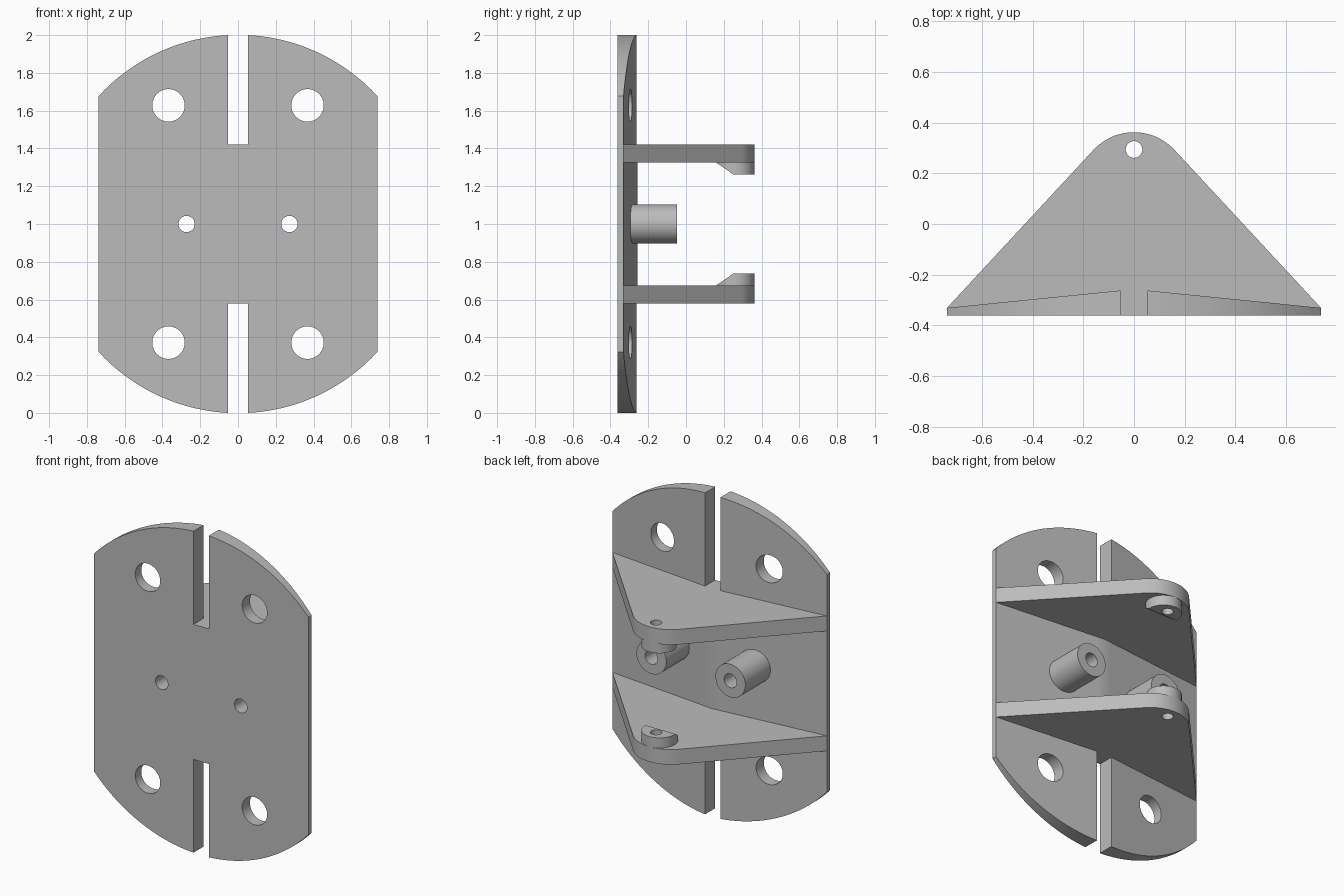
import bpy, bmesh, math
from mathutils import Matrix, Vector

if "Cube" in bpy.data.objects:
    bpy.data.objects.remove(bpy.data.objects["Cube"])

grey = bpy.data.materials.new("plain_grey")
grey.diffuse_color = (0.5, 0.5, 0.5, 1)
grey.use_nodes = True
grey.node_tree.nodes["Principled BSDF"].inputs["Base Color"].default_value = grey.diffuse_color


def finish(name, bm):
    bmesh.ops.recalc_face_normals(bm, faces=bm.faces)
    me = bpy.data.meshes.new(name)
    bm.to_mesh(me)
    bm.free()
    ob = bpy.data.objects.new(name, me)
    bpy.context.collection.objects.link(ob)
    me.materials.append(grey)
    return ob


def prism(name, pts, z0, z1):
    # plan outline (x, y) pulled up from z0 to z1
    bm = bmesh.new()
    face = bm.faces.new([bm.verts.new((x, y, z0)) for x, y in pts])
    ext = bmesh.ops.extrude_face_region(bm, geom=[face])["geom"]
    bmesh.ops.translate(bm, vec=(0, 0, z1 - z0),
                        verts=[v for v in ext if isinstance(v, bmesh.types.BMVert)])
    return finish(name, bm)


def cylinder_bm(r, a, b, sides):
    a, b = Vector(a), Vector(b)
    bm = bmesh.new()
    rot = Vector((0, 0, 1)).rotation_difference(b - a).to_matrix().to_4x4()
    bmesh.ops.create_cone(bm, cap_ends=True, segments=sides, radius1=r, radius2=r,
                          depth=(b - a).length,
                          matrix=Matrix.Translation((a + b) / 2) @ rot)
    return bm


def cylinder(name, r, a, b, sides=48):
    return finish(name, cylinder_bm(r, a, b, sides))


def box(name, x, y0, y1, z0, z1):
    return prism(name, [(-x, y0), (x, y0), (x, y1), (-x, y1)], z0, z1)


def combine(ob, tools, operation="DIFFERENCE"):
    # apply booleans, then discard the helpers
    for tool in tools:
        mod = ob.modifiers.new("cut", "BOOLEAN")
        mod.operation, mod.solver, mod.object = operation, "EXACT", tool
        bpy.context.view_layer.objects.active = ob
        bpy.ops.object.modifier_apply(modifier=mod.name)
        bpy.data.objects.remove(tool)


def smooth(ob):
    bpy.ops.object.select_all(action="DESELECT")
    ob.select_set(True)
    bpy.context.view_layer.objects.active = ob
    bpy.ops.object.shade_smooth_by_angle(angle=math.radians(25))


W, FRONT, EDGE, MID = 0.738, -0.362, -0.331, -0.257

# mounting plate: shallow wedge section trimmed to a circle
plate = prism("mounting_plate",
              [(-W, FRONT), (W, FRONT), (W, EDGE), (0, MID), (-W, EDGE)], -0.1, 2.1)
combine(plate, [cylinder("trim", 1.0015, (0, -0.6, 1), (0, 0, 1), 160)], "INTERSECT")
cuts = [box("slot_low", 0.053, -0.6, 0, -0.2, 0.58),
        box("slot_high", 0.053, -0.6, 0, 1.42, 2.2)]
for sx in (-1, 1):
    cuts.append(cylinder("hole", 0.043, (sx * 0.272, -0.6, 1), (sx * 0.272, 0, 1)))
    for z in (0.372, 1.628):
        cuts.append(cylinder("hole", 0.086, (sx * 0.368, -0.6, z), (sx * 0.368, 0, z)))
combine(plate, cuts)
smooth(plate)

# hollow spacers on the back of the plate
for sx, side in ((-1, "left"), (1, "right")):
    x = sx * 0.272
    tube = cylinder(side + "_spacer", 0.103, (x, -0.30, 1), (x, -0.048, 1))
    combine(tube, [cylinder("bore", 0.043, (x, -0.6, 1), (x, 0.2, 1))])
    smooth(tube)

# triangular arms with rounded tip, each with a chamfered lug on the inner face
R, CY, A0 = 0.218, 0.144, math.radians(42.8)
arc = [(R * math.cos(A0 + (math.pi - 2 * A0) * i / 24),
        CY + R * math.sin(A0 + (math.pi - 2 * A0) * i / 24)) for i in range(25)]
outline = [(0, MID), (W, EDGE)] + arc + [(-W, EDGE)]
for s, side in ((-1, "lower"), (1, "upper")):
    inner, outer, tip = 1 + s * 0.326, 1 + s * 0.42, 1 + s * 0.263
    arm = prism(side + "_arm", outline, inner, outer)
    bm = cylinder_bm(0.103, (0, 0.259, inner), (0, 0.259, tip), 48)
    cut = bmesh.ops.bisect_plane(bm, geom=bm.verts[:] + bm.edges[:] + bm.faces[:],
                                 plane_co=(0, 0.25, tip),
                                 plane_no=(0, -0.063, -s * 0.091), clear_outer=True)
    bmesh.ops.holes_fill(bm, edges=[e for e in cut["geom_cut"]
                                    if isinstance(e, bmesh.types.BMEdge)])
    lug = finish(side + "_lug", bm)
    for ob in (arm, lug):
        combine(ob, [cylinder("pin_hole", 0.033, (0, 0.294, 0.2), (0, 0.294, 1.8), 32)])
        smooth(ob)
